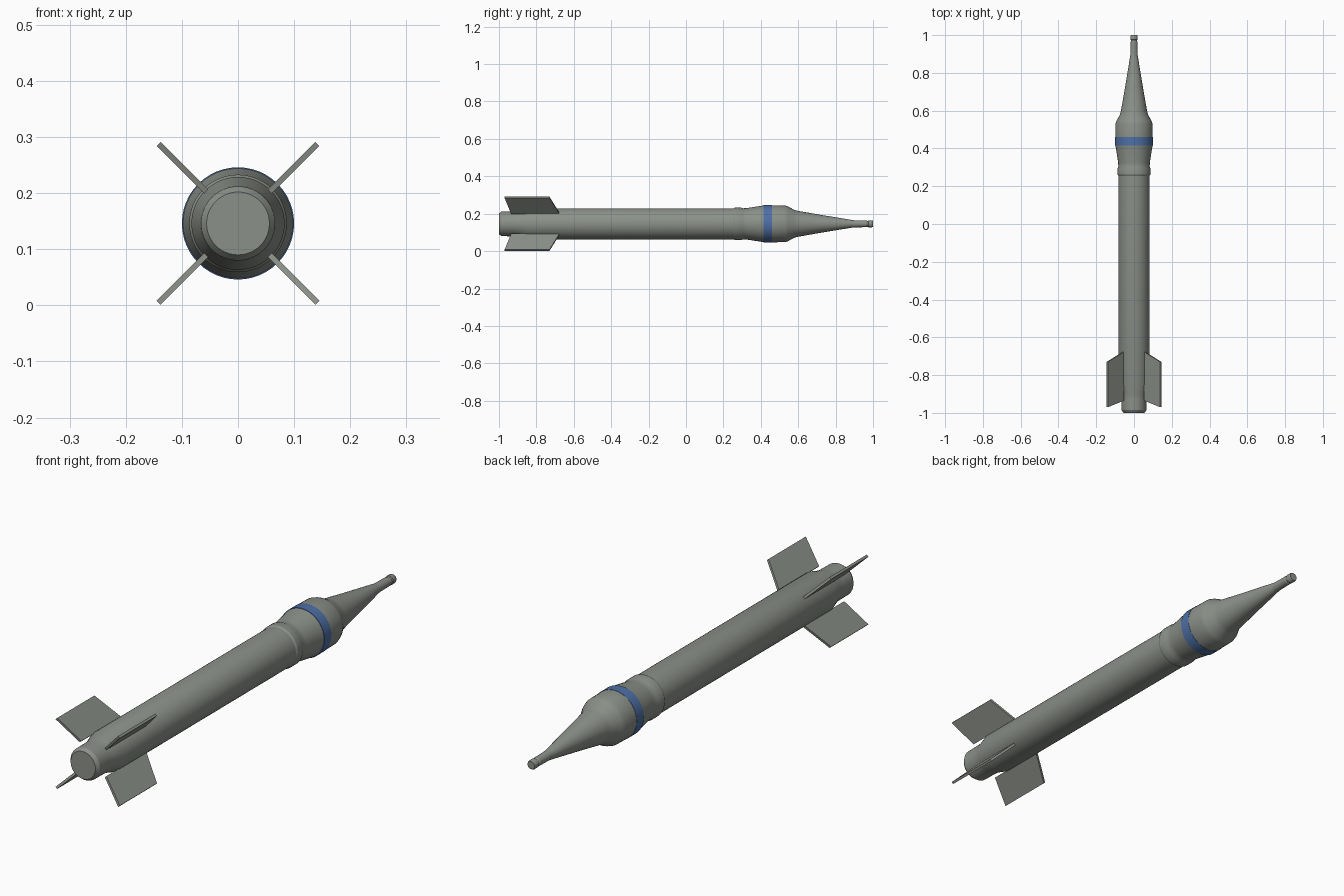
import bpy, bmesh, math
from mathutils import Matrix

AXIS_Z = 0.146
SIDES = 48

cube = bpy.data.objects.get("Cube")
if cube:
    bpy.data.objects.remove(cube, do_unlink=True)


def make_material(name, rgb):
    mat = bpy.data.materials.new(name)
    mat.use_nodes = True
    mat.diffuse_color = (*rgb, 1)
    mat.node_tree.nodes["Principled BSDF"].inputs["Base Color"].default_value = (*rgb, 1)
    return mat


grey = make_material("grey green paint", (0.26, 0.28, 0.25))
blue = make_material("blue band paint", (0.075, 0.16, 0.38))


def add_object(name, bm, mat):
    bmesh.ops.recalc_face_normals(bm, faces=bm.faces)
    mesh = bpy.data.meshes.new(name)
    bm.to_mesh(mesh)
    bm.free()
    mesh.materials.append(mat)
    obj = bpy.data.objects.new(name, mesh)
    obj.location.z = AXIS_Z
    bpy.context.collection.objects.link(obj)
    bpy.ops.object.select_all(action="DESELECT")
    obj.select_set(True)
    bpy.context.view_layer.objects.active = obj
    bpy.ops.object.shade_smooth_by_angle(angle=math.radians(28))
    return obj


def lathe(name, profile, mat):
    """Closed solid turned around the y axis from (y, radius) pairs."""
    bm = bmesh.new()
    rings = []
    for y, r in profile:
        angles = [math.tau * i / SIDES for i in range(SIDES)]
        rings.append([bm.verts.new((r * math.cos(a), y, r * math.sin(a))) for a in angles])
    for low, high in zip(rings, rings[1:]):
        for i in range(SIDES):
            j = (i + 1) % SIDES
            bm.faces.new((low[i], low[j], high[j], high[i]))
    bm.faces.new(rings[0])
    bm.faces.new(rings[-1])
    return add_object(name, bm, mat)


# Body tube with a stepped-down tail
lathe("body_tube", [(-1, 0.056), (-0.986, 0.066), (-0.93, 0.067), (-0.9, 0.068),
                    (-0.85, 0.083), (0.27, 0.083)], grey)

# Collar joining the tube to the head
lathe("collar", [(0.255, 0.083), (0.262, 0.087), (0.295, 0.087), (0.305, 0.083),
                 (0.325, 0.084), (0.415, 0.098)], grey)

# Painted band around the widest section
lathe("band", [(0.415, 0.1), (0.46, 0.1)], blue)

# Tapering head
lathe("head", [(0.46, 0.099), (0.53, 0.098), (0.545, 0.093), (0.58, 0.074),
               (0.6, 0.069), (0.72, 0.048), (0.86, 0.025), (0.89, 0.02)], grey)

# Tip fuse with a shallow groove
lathe("tip", [(0.88, 0.021), (0.9, 0.019), (0.965, 0.018), (0.968, 0.016),
              (0.973, 0.016), (0.976, 0.019), (0.994, 0.019), (1, 0.016)], grey)

# Four swept tail fins
FIN_OUTLINE = [(-0.935, 0.08), (-0.97, 0.2), (-0.73, 0.2), (-0.677, 0.08)]
FIN_HALF = 0.005
for k, name in enumerate(("upper_left", "upper_right", "lower_right", "lower_left")):
    bm = bmesh.new()
    base = bm.faces.new([bm.verts.new((r, y, -FIN_HALF)) for y, r in FIN_OUTLINE])
    out = bmesh.ops.extrude_face_region(bm, geom=[base])
    top = [v for v in out["geom"] if isinstance(v, bmesh.types.BMVert)]
    bmesh.ops.translate(bm, verts=top, vec=(0, 0, 2 * FIN_HALF))
    turn = Matrix.Rotation(-math.radians(45 + 90 * k), 3, "Y")
    bmesh.ops.rotate(bm, verts=bm.verts, cent=(0, 0, 0), matrix=turn)
    add_object("fin_" + name, bm, grey)
